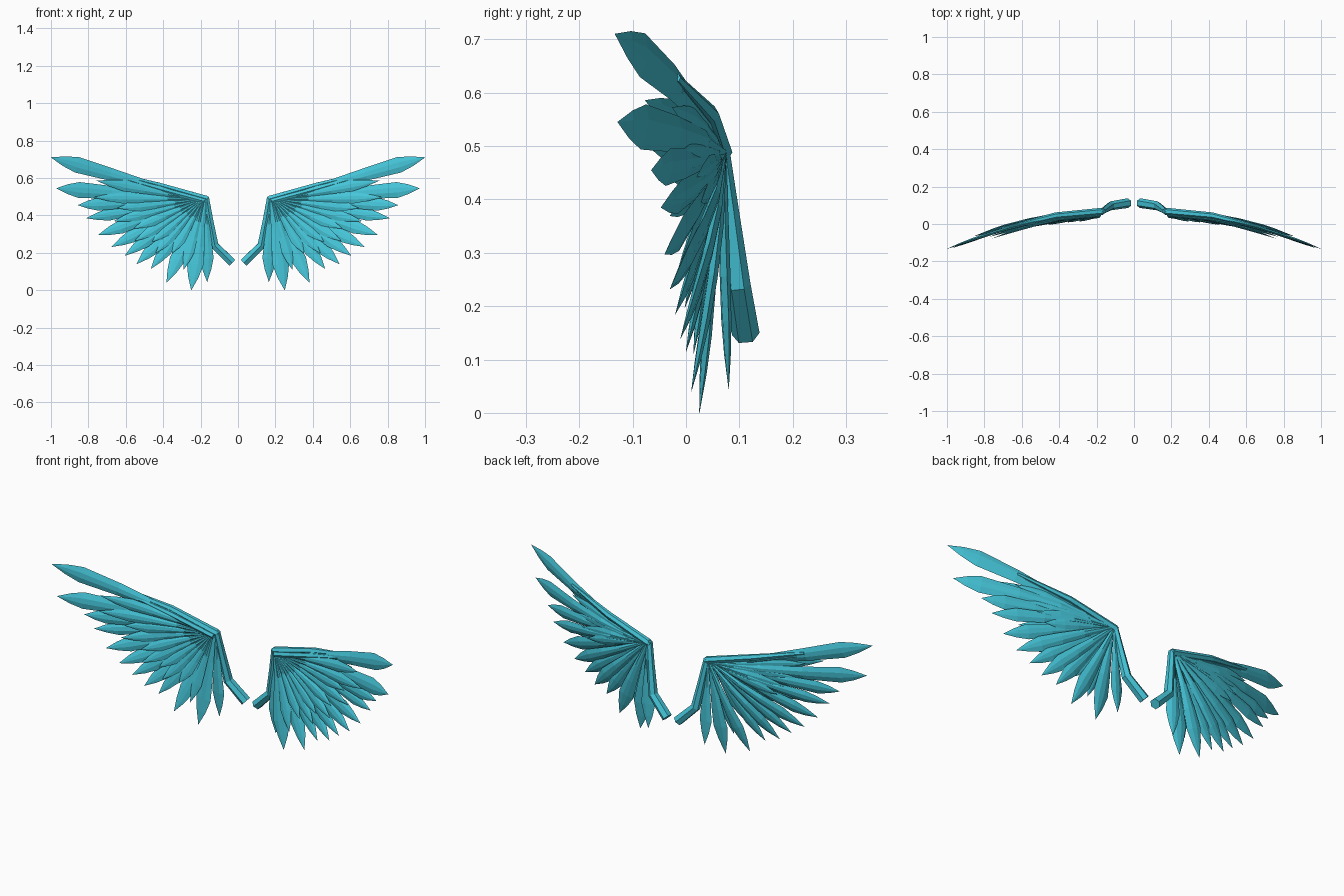
import bpy, bmesh, math
from mathutils import Vector

if "Cube" in bpy.data.objects:
    bpy.data.objects.remove(bpy.data.objects["Cube"])

teal = bpy.data.materials.new("teal")
teal.diffuse_color = (0.06, 0.56, 0.69, 1)
teal.use_nodes = True
teal.node_tree.nodes["Principled BSDF"].inputs["Base Color"].default_value = teal.diffuse_color


def finish(name, bm):
    """Turn a bmesh of the right-hand side into a mirrored, flat-shaded object."""
    bmesh.ops.remove_doubles(bm, verts=bm.verts, dist=1e-5)
    bmesh.ops.recalc_face_normals(bm, faces=bm.faces)
    me = bpy.data.meshes.new(name)
    bm.to_mesh(me)
    bm.free()
    me.materials.append(teal)
    ob = bpy.data.objects.new(name, me)
    bpy.context.collection.objects.link(ob)
    ob.modifiers.new("mirror", 'MIRROR').use_mirror_merge = False


def loft(name, rings):
    """Skin a list of equal-length point rings and cap both ends."""
    bm = bmesh.new()
    loops = [[bm.verts.new(p) for p in r] for r in rings]
    n = len(loops[0])
    for a, b in zip(loops, loops[1:]):
        for i in range(n):
            j = (i + 1) % n
            bm.faces.new((a[i], a[j], b[j], b[i]))
    bm.faces.new(loops[0])
    bm.faces.new(loops[-1])
    finish(name, bm)


def bone(name, pts, radii, sides=6):
    pts = [Vector(p) for p in pts]
    rings = []
    for i, (p, r) in enumerate(zip(pts, radii)):
        d = (pts[min(i + 1, len(pts) - 1)] - pts[max(i - 1, 0)]).normalized()
        u = d.cross(Vector((0, 1, 0))).normalized()
        v = d.cross(u)
        rings.append([p + r * (u * math.cos(a) + v * math.sin(a))
                      for a in (2 * math.pi * (k + .5) / sides for k in range(sides))])
    loft(name, rings)


def feather(name, base, tip, width, peak, thick=.018, tilt=.12):
    """Flat hexagonal blade, widest at 'peak', bowing forward toward its tip."""
    base, tip = Vector(base), Vector(tip)
    d = tip - base
    side = Vector((-d.z, 0, d.x)).normalized()
    side.y = tilt
    rings = []
    for t, w, h in ((0, .22, .6), (peak * .4, .52, .9), (peak * .72, .8, 1),
                    (peak, 1, .9), ((peak + 1) / 2, .62, .6), (1, .015, .03)):
        c = base + d * t
        c.y = base.y + d.y * t ** 1.6
        rings.append([c + side * (width * w * a) + Vector((0, thick * h * b, 0))
                      for a, b in ((.5, 0), (.16, .5), (-.16, .5),
                                   (-.5, 0), (-.16, -.5), (.16, -.5))])
    loft(name, rings)


# Arm bones and wrist joint
bone("upper_arm", [(.032, .112, .148), (.125, .097, .24), (.15, .08, .38), (.168, .066, .49)],
     [.026, .024, .019, .016])
bone("leading_edge", [(.168, .068, .488), (.42, .045, .56), (.68, -.018, .628)],
     [.019, .017, .008])
bone("leading_edge_strip", [(.18, .055, .475), (.42, .032, .54), (.64, -.012, .604)],
     [.016, .016, .008])
bm = bmesh.new()
bmesh.ops.create_icosphere(bm, subdivisions=1, radius=.018)
bmesh.ops.translate(bm, verts=bm.verts, vec=(.168, .068, .489))
finish("wrist", bm)

# Long flight feathers: tip x, y, z, width, widest point
flight = [
    (1.0, -.133, .71, .085, .82), (.97, -.128, .545, .085, .84),
    (.855, -.065, .455, .07, .83), (.81, -.047, .385, .065, .8),
    (.745, -.04, .297, .072, .78), (.675, -.03, .232, .072, .76),
    (.605, -.02, .185, .07, .74), (.542, -.01, .14, .075, .74),
    (.465, -.0, .115, .07, .73), (.382, .01, .04, .08, .72),
    (.25, .025, .0, .09, .7), (.165, .08, .045, .075, .7)]
n = len(flight)
for i, (x, y, z, w, peak) in enumerate(flight):
    k = 1 - i / (n - 1)
    base = (.175 + .05 * k, .062 + (.008 if i % 2 else -.006), .47 + .02 * k)
    feather(f"flight_feather_{i + 1}", base, (x, y, z), w, peak)

# Shorter covert feathers lying between the flight feathers on the front
for i in range(n - 2):
    a, b = Vector(flight[i][:3]), Vector(flight[i + 1][:3])
    k = 1 - i / (n - 1)
    base = Vector((.18 + .04 * k, .048, .468 + .02 * k))
    tip = base.lerp((a + b) / 2, .8 if i % 2 else .7)
    tip.y = base.y + (tip.y - base.y) * .9 - .012
    feather(f"front_covert_{i + 1}", base, tip, .06, .72, .016)

# Small back coverts under the leading edge
for i in range(4):
    a, b = Vector(flight[i][:3]), Vector(flight[i + 1][:3])
    base = Vector((.2, .066, .483))
    tip = base.lerp((a + b) / 2, .62)
    tip.y += .03
    feather(f"back_covert_{i + 1}", base, tip, .055, .7, .014)
